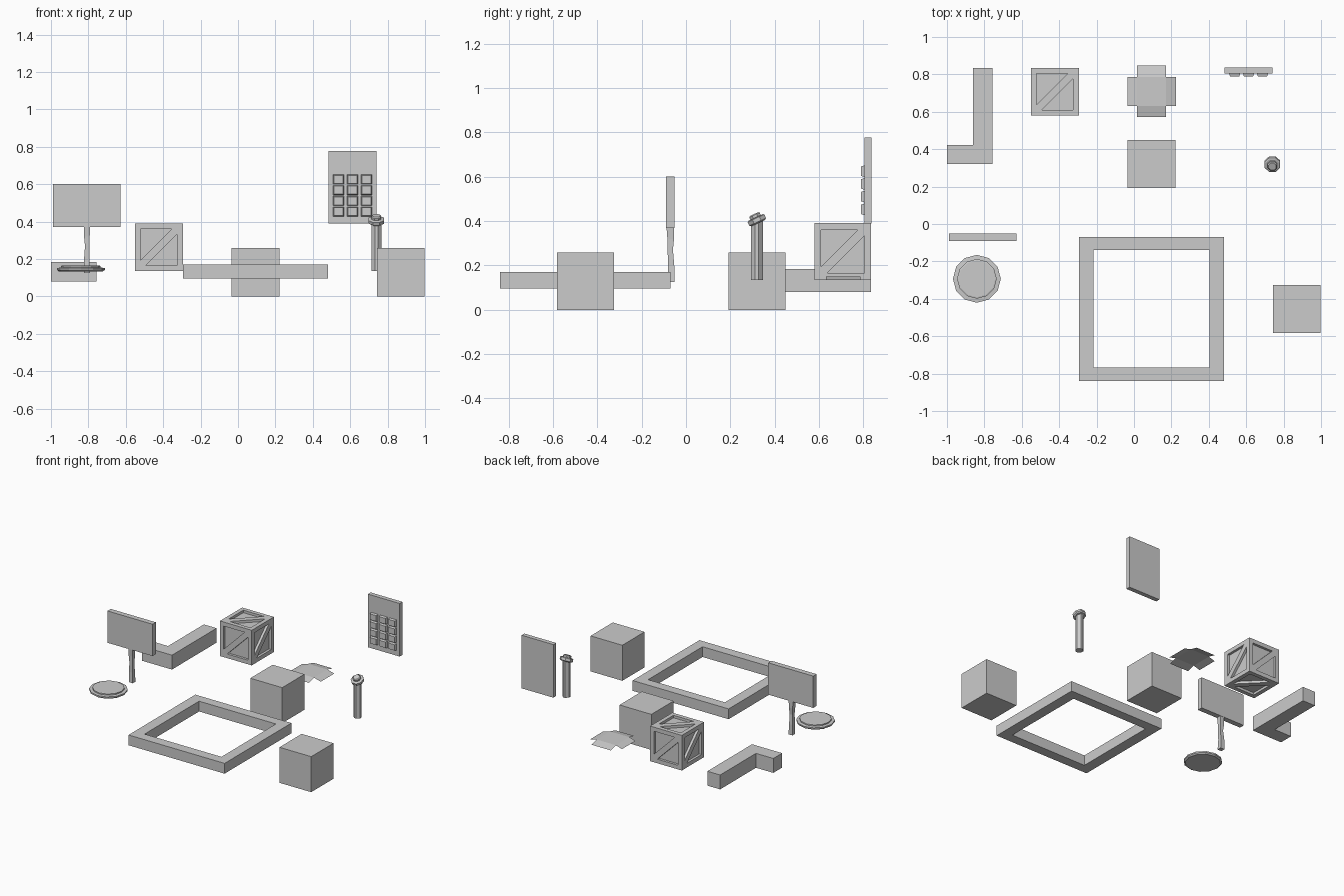
import bpy, bmesh, math
from mathutils import Matrix, Vector

if "Cube" in bpy.data.objects:
    bpy.data.objects.remove(bpy.data.objects["Cube"])

grey = bpy.data.materials.new("plain grey")
grey.diffuse_color = (0.6, 0.6, 0.6, 1)
grey.use_nodes = True
grey.node_tree.nodes["Principled BSDF"].inputs["Base Color"].default_value = grey.diffuse_color


def finish(name, bm, fix=True):
    if fix:
        bmesh.ops.recalc_face_normals(bm, faces=bm.faces)
    me = bpy.data.meshes.new(name)
    bm.to_mesh(me)
    bm.free()
    me.materials.append(grey)
    ob = bpy.data.objects.new(name, me)
    bpy.context.collection.objects.link(ob)
    return ob


def add_box(bm, x, y, z):
    m = Matrix.Translation(((x[0] + x[1]) / 2, (y[0] + y[1]) / 2, (z[0] + z[1]) / 2))
    m = m @ Matrix.Diagonal((x[1] - x[0], y[1] - y[0], z[1] - z[0], 1))
    return bmesh.ops.create_cube(bm, size=1, matrix=m)["verts"]


def box(name, x, y, z):
    bm = bmesh.new()
    add_box(bm, x, y, z)
    return finish(name, bm)


def loft(name, rings):
    """Solid skinned through rings of equal point count, capped at both ends."""
    bm = bmesh.new()
    vs = [[bm.verts.new(p) for p in r] for r in rings]
    n = len(vs[0])
    for a, b in zip(vs, vs[1:]):
        for i in range(n):
            j = (i + 1) % n
            bm.faces.new((a[i], a[j], b[j], b[i]))
    bm.faces.new(vs[0])
    bm.faces.new(vs[-1])
    return finish(name, bm)


def ring(r, z, n=12, phase=0.0):
    return [Vector((r * math.cos(phase + math.tau * i / n),
                    r * math.sin(phase + math.tau * i / n), z)) for i in range(n)]


# Two plain cubes
box("middle_cube", (-0.035, 0.222), (0.192, 0.449), (0, 0.259))
box("right_cube", (0.742, 0.998), (-0.582, -0.326), (0, 0.259))

# L-shaped kerb
outline = [(-1, 0.32), (-0.757, 0.32), (-0.757, 0.835), (-0.86, 0.835), (-0.86, 0.422), (-1, 0.422)]
loft("corner_kerb", [[(x, y, z) for x, y in outline] for z in (0.08, 0.185)])

# Square border frame with an open middle
bm = bmesh.new()
loops = []
for x0, x1, y0, y1 in ((-0.295, 0.48, -0.84, -0.07), (-0.216, 0.404, -0.768, -0.14)):
    for z in (0.095, 0.17):
        loops.append([bm.verts.new((x, y, z)) for x, y in ((x0, y0), (x1, y0), (x1, y1), (x0, y1))])
ob_, ot, ib, it = loops
for a, b in ((ob_, ot), (ot, it), (it, ib), (ib, ob_)):
    for i in range(4):
        j = (i + 1) % 4
        bm.faces.new((a[i], a[j], b[j], b[i]))
finish("border_frame", bm)

# Crate: each side has two triangular recesses either side of a diagonal brace
h, inner, gap, depth = 0.128, 0.098, 0.028, 0.018
bm = bmesh.new()
sides = [Matrix.Rotation(k * math.pi / 2, 3, 'Z') for k in range(4)]
sides += [Matrix.Rotation(s * math.pi / 2, 3, 'X') for s in (1, -1)]
sq = [(-h, -h), (h, -h), (h, h), (-h, h)]
upper = [(-inner, -inner + gap), (inner - gap, inner), (-inner, inner)]
lower = [(-inner + gap, -inner), (inner, -inner), (inner, inner - gap)]
middle = Vector((-0.423, 0.707, 0.263))
for rot in sides:
    def vert(p, d=0.0):
        return bm.verts.new(rot @ Vector((p[0], -h + d, p[1])) + middle)
    o = [vert(p) for p in sq]
    u, l = [vert(p) for p in upper], [vert(p) for p in lower]
    # frame and brace
    for f in ((o[0], u[0], u[2], o[3]), (o[3], u[2], u[1], o[2]),
              (o[0], o[1], l[1], l[0]), (o[1], o[2], l[2], l[1]),
              (o[0], l[0], l[2], o[2]), (o[0], o[2], u[1], u[0])):
        bm.faces.new(f)
    # recess walls and floors
    for tri, pts in ((u, upper), (l, lower)):
        deep = [vert(p, depth) for p in pts]
        for i in range(3):
            j = (i + 1) % 3
            bm.faces.new((tri[i], tri[j], deep[j], deep[i]))
        bm.faces.new(deep)
bmesh.ops.remove_doubles(bm, verts=bm.verts, dist=0.0005)
finish("crate", bm)

# Thin sheet with four drooping flaps
bm = bmesh.new()
x0, x1, y0, y1 = 0.015, 0.17, 0.632, 0.787
c = [bm.verts.new(p) for p in ((x0, y0, 0.15), (x1, y0, 0.15), (x1, y1, 0.15), (x0, y1, 0.15))]
bm.faces.new(c)
for i, (dx, dy) in enumerate(((0, -0.06), (0.055, 0), (0, 0.06), (-0.05, 0))):
    a, b = c[i], c[(i + 1) % 4]
    e = [bm.verts.new(v.co + Vector((dx, dy, -0.015))) for v in (b, a)]
    bm.faces.new((b, a, e[1], e[0]))
finish("flap_sheet", bm)

# Keypad: backing panel and a 3 by 4 grid of tapered buttons
box("keypad_panel", (0.484, 0.74), (0.805, 0.837), (0.39, 0.777))
bm = bmesh.new()
for col in range(3):
    for row in range(4):
        cx, cz = 0.538 + col * 0.0745, 0.453 + row * 0.0575
        vs = add_box(bm, (cx - 0.03, cx + 0.03), (0.789, 0.806), (cz - 0.026, cz + 0.026))
        for v in vs:
            if v.co.y < 0.8:
                v.co.x = cx + (v.co.x - cx) * 0.82
                v.co.z = cz + (v.co.z - cz) * 0.82
finish("keypad_buttons", bm)

# Button post: chamfered stem with a tilted octagonal head
a, b = 0.027, 0.008
section = [(a, -b), (a, b), (b, a), (-b, a), (-a, b), (-a, -b), (-b, -a), (b, -a)]
px, py = 0.74, 0.32
loft("post_stem", [[(px + x, py + y, z + y * k) for x, y in section] for z, k in ((0.135, 0), (0.405, 0.45))])
tilt = Matrix.Translation((px, py + 0.001, 0.402)) @ Matrix.Rotation(math.radians(25), 4, 'X')


def head(name, rings):
    loft(name, [[tilt @ p for p in ring(r, z, 8, math.pi / 8)] for r, z in rings])


head("post_head", ((0.036, -0.012), (0.045, -0.006), (0.045, 0.012), (0.038, 0.016)))
head("post_button", ((0.028, 0.014), (0.028, 0.028), (0.022, 0.033)))

# Signboard on an uneven post
box("sign_board", (-0.99, -0.627), (-0.09, -0.052), (0.37, 0.602))
rings = []
for z, cx, cy, hw in ((0.125, -0.807, -0.067, 0.016), (0.20, -0.809, -0.067, 0.014),
                      (0.27, -0.806, -0.071, 0.012), (0.32, -0.808, -0.069, 0.015),
                      (0.372, -0.807, -0.071, 0.017)):
    rings.append([(cx + sx * hw, cy + sy * hw, z) for sx, sy in ((-1, -1), (1, -1), (1, 1), (-1, 1))])
loft("sign_post", rings)

# Round floor plate with a raised centre
at = Vector((-0.84, -0.293, 0))
profile = ((0.118, 0.134), (0.128, 0.142), (0.128, 0.152), (0.106, 0.154), (0.106, 0.163), (0.098, 0.165))
loft("floor_plate", [[p + at for p in ring(r, z)] for r, z in profile])
